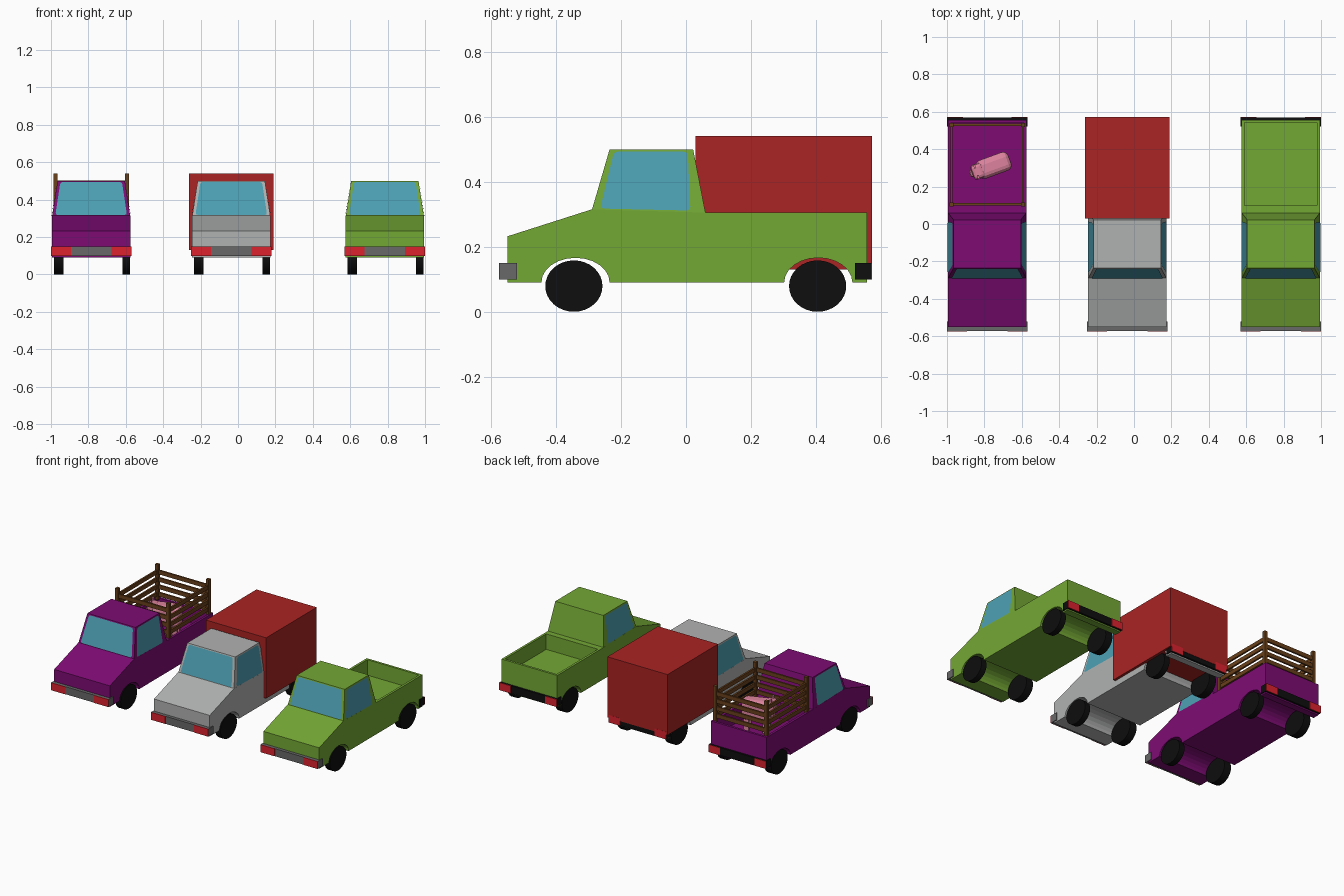
import bpy, bmesh, math
from mathutils import Vector, Matrix

if "Cube" in bpy.data.objects:
    bpy.data.objects.remove(bpy.data.objects["Cube"])


def material(name, hexcode):
    def lin(c):
        return c / 12.92 if c <= 0.04045 else ((c + 0.055) / 1.055) ** 2.4
    m = bpy.data.materials.new(name)
    m.diffuse_color = [lin(int(hexcode[i:i + 2], 16) / 255) for i in (0, 2, 4)] + [1]
    m.use_nodes = True
    m.node_tree.nodes["Principled BSDF"].inputs["Base Color"].default_value = m.diffuse_color
    return m


PURPLE = material("purple paint", "7E0C74")
GREY = material("light grey paint", "B0B2B1")
GREEN = material("green paint", "74A835")
BOX_RED = material("dark red box", "AA2323")
LAMP = material("lamp red", "DC222D")
GLASS = material("blue glass", "4DA0B4")
BLACK = material("black rubber", "0E0E0E")
BUMPER = material("bumper grey", "686868")
WOOD = material("brown wood", "6A401B")
PINK = material("pink skin", "DE849F")


def finish(bm, name, mat, x=0.0):
    bmesh.ops.recalc_face_normals(bm, faces=bm.faces)
    me = bpy.data.meshes.new(name)
    bm.to_mesh(me)
    bm.free()
    me.materials.append(mat)
    ob = bpy.data.objects.new(name, me)
    ob.location.x = x
    bpy.context.collection.objects.link(ob)
    return ob


def box(name, mat, x, lo, hi, bevel=0.0, segments=2):
    bm = bmesh.new()
    lo, hi = Vector(lo), Vector(hi)
    bmesh.ops.create_cube(bm, size=1, matrix=Matrix.Translation((lo + hi) / 2)
                          @ Matrix.Diagonal((*(hi - lo), 1)))
    if bevel:
        bmesh.ops.bevel(bm, geom=bm.edges[:], offset=bevel, segments=segments,
                        profile=0.5, affect='EDGES')
    return finish(bm, name, mat, x)


def arch(yc):
    # half-ellipse wheel arch, walked from front to back
    return [(yc - 0.105 * math.cos(a), 0.09 + 0.076 * math.sin(a))
            for a in [math.pi * i / 12 for i in range(13)]]


HALF = 0.209
WHEELS_Y = (-0.345, 0.405)


def body(name, mat, x):
    # side profile with arches, extruded across the width
    prof = [(-0.55, 0.09)] + arch(-0.34) + arch(0.407) + [
        (0.557, 0.09), (0.557, 0.305), (0.06, 0.305), (-0.29, 0.315), (-0.55, 0.232)]
    bm = bmesh.new()
    f = bm.faces.new([bm.verts.new((-HALF, y, z)) for y, z in prof])
    new = bmesh.ops.extrude_face_region(bm, geom=[f])["geom"]
    bmesh.ops.translate(bm, vec=(2 * HALF, 0, 0),
                        verts=[v for v in new if isinstance(v, bmesh.types.BMVert)])
    bmesh.ops.recalc_face_normals(bm, faces=bm.faces)
    # sunken load bed
    top = [f for f in bm.faces if f.normal.z > 0.9 and f.calc_center_median().y > 0.2]
    bmesh.ops.inset_individual(bm, faces=top, thickness=0.022)
    for v in top[0].verts:
        if v.co.y < 0.2:
            v.co.y = 0.1
    new = bmesh.ops.extrude_face_region(bm, geom=top)["geom"]
    bmesh.ops.translate(bm, vec=(0, 0, -0.105),
                        verts=[v for v in new if isinstance(v, bmesh.types.BMVert)])
    bmesh.ops.delete(bm, geom=[f for f in top if f.is_valid], context='FACES_ONLY')
    return finish(bm, name, mat, x)


def window(name, x, face, uvs):
    # thin pane on a quad (bottom a,b then top c,d), with rounded corners
    a, b, c, d = [Vector(p) for p in face]
    n = (b - a).cross(d - a).normalized() * 0.003
    bm = bmesh.new()
    pts = [(a.lerp(b, u)).lerp(d.lerp(c, u), v) for u, v in uvs]
    bm.faces.new([bm.verts.new(p + n) for p in pts])
    bmesh.ops.bevel(bm, geom=bm.verts[:], offset=0.012, segments=2, profile=0.5,
                    affect='VERTICES')
    ob = finish(bm, name, GLASS, x)
    f = ob.data.polygons[0]
    if f.normal.dot(n) < 0:
        ob.data.flip_normals()
    return ob


def cab(name, mat, x):
    # tapered cabin
    h, t = HALF, 0.18
    lo = [(-h, -0.29, 0.312), (h, -0.29, 0.312), (h, 0.06, 0.304), (-h, 0.06, 0.304)]
    hi = [(-t, -0.235, 0.5), (t, -0.235, 0.5), (t, 0.022, 0.5), (-t, 0.022, 0.5)]
    bm = bmesh.new()
    L = [bm.verts.new(p) for p in lo]
    H = [bm.verts.new(p) for p in hi]
    bm.faces.new(L)
    bm.faces.new(H)
    for i in range(4):
        j = (i + 1) % 4
        bm.faces.new((L[i], L[j], H[j], H[i]))
    finish(bm, name + "_cab", mat, x)
    # windshield and side windows
    window(name + "_windshield", x, (lo[0], lo[1], hi[1], hi[0]),
           [(0.04, 0.03), (0.96, 0.03), (0.955, 0.965), (0.045, 0.965)])
    window(name + "_right_window", x, (lo[1], lo[2], hi[2], hi[1]),
           [(0.07, 0.03), (0.87, 0.03), (0.93, 0.96), (0.06, 0.96)])
    window(name + "_left_window", x, (lo[3], lo[0], hi[0], hi[3]),
           [(0.13, 0.03), (0.93, 0.03), (0.94, 0.96), (0.07, 0.96)])


def wheel(name, x, xc, yc, width):
    bm = bmesh.new()
    m = (Matrix.Translation((xc, yc, 0.079)) @ Matrix.Diagonal((1, 0.088, 0.079, 1))
         @ Matrix.Rotation(math.pi / 2, 4, 'Y'))
    bmesh.ops.create_cone(bm, cap_ends=True, segments=32, radius1=1, radius2=1,
                          depth=width, matrix=m)
    ob = finish(bm, name, BLACK, x)
    for p in ob.data.polygons:
        p.use_smooth = len(p.vertices) == 4
    for e in ob.data.edges:
        a, b = [ob.data.vertices[i].co.x for i in e.vertices]
        e.use_edge_sharp = abs(a - b) < 1e-4


def truck(name, mat, x):
    body(name + "_body", mat, x)
    cab(name, mat, x)
    for yc, end in zip(WHEELS_Y, ("front", "rear")):
        wheel(f"{name}_{end}_left_wheel", x, -0.174, yc, 0.052)
        wheel(f"{name}_{end}_right_wheel", x, 0.188, yc, 0.04)
    # bumpers with lamp plates
    box(name + "_front_bumper", BUMPER, x, (-0.215, -0.572, 0.099), (0.215, -0.52, 0.15))
    box(name + "_rear_bumper", BLACK, x, (-0.215, 0.52, 0.099), (0.215, 0.57, 0.15))
    for s in (-1, 1):
        a, b = sorted((s * 0.215, s * 0.108))
        box(name + "_front_lamp", LAMP, x, (a, -0.575, 0.099), (b, -0.571, 0.15))
        a, b = sorted((s * 0.215, s * 0.13))
        box(name + "_rear_lamp", LAMP, x, (a, 0.569, 0.099), (b, 0.573, 0.15))


PX, GX = -0.785, -0.036
truck("stake_truck", PURPLE, PX)
truck("box_truck", GREY, GX)
truck("pickup", GREEN, 0.785)

# cargo box
box("cargo_box", BOX_RED, GX, (-0.226, 0.03, 0.13), (0.226, 0.572, 0.541))

# wooden fence: corner posts and slats
FX, F0, F1 = 0.191, 0.105, 0.53
for sx in (-FX, FX):
    for y in (F0, F1):
        box("fence_post", WOOD, PX, (sx - 0.011, y - 0.011, 0.3), (sx + 0.011, y + 0.011, 0.54))
for i in range(4):
    z = 0.325 + i * 0.05
    for sx in (-FX, FX):
        box("fence_side_slat", WOOD, PX, (sx - 0.006, F0, z), (sx + 0.006, F1, z + 0.027))
    for y in (F0, F1):
        box("fence_end_slat", WOOD, PX, (-FX, y - 0.006, z), (FX, y + 0.006, z + 0.027))

# pig standing in the bed, head towards -x
pig = [box("pig_body", PINK, 0, (-0.075, -0.052, 0.27), (0.11, 0.052, 0.41), 0.03, 3),
       box("pig_head", PINK, 0, (-0.105, -0.042, 0.31), (-0.04, 0.042, 0.415), 0.018, 2),
       box("pig_snout", PINK, 0, (-0.118, -0.02, 0.335), (-0.09, 0.02, 0.37), 0.006, 1)]
for s in (-1, 1):
    pig.append(box("pig_ear", PINK, 0, (-0.085, s * 0.03 - 0.011, 0.4),
                   (-0.075, s * 0.03 + 0.011, 0.432)))
    for xl in (-0.045, 0.075):
        pig.append(box("pig_leg", PINK, 0, (xl - 0.016, s * 0.03 - 0.015, 0.198),
                       (xl + 0.016, s * 0.03 + 0.015, 0.3)))
for ob in pig:
    ob.location = (PX + 0.018, 0.307, 0)
    ob.rotation_euler.z = math.radians(20)
